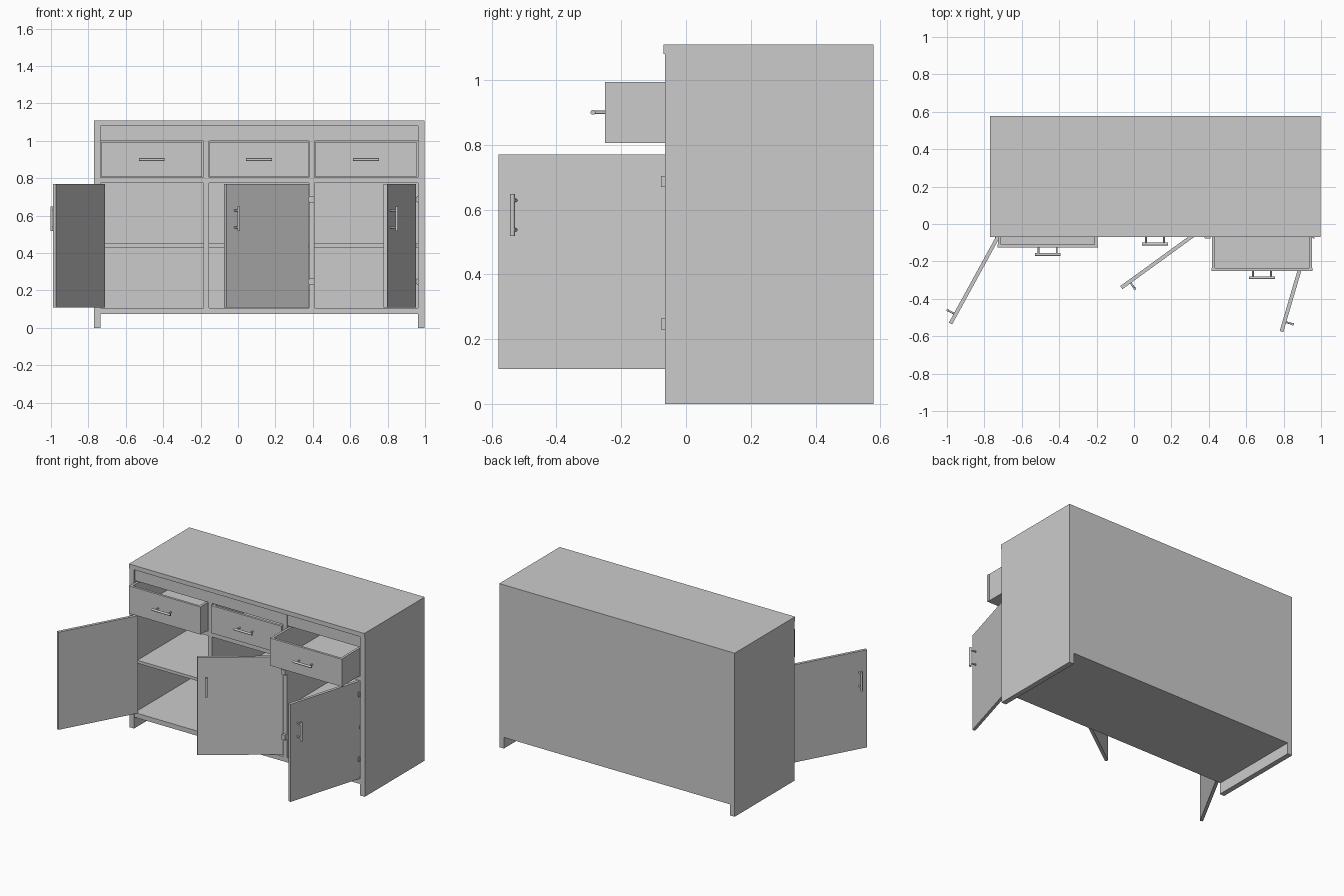
import bpy, bmesh
from math import radians
from mathutils import Matrix, Vector

if "Cube" in bpy.data.objects:
    bpy.data.objects.remove(bpy.data.objects["Cube"])


def finish(name, bm, mat=None):
    if mat:
        bm.transform(mat)
    me = bpy.data.meshes.new(name)
    bm.to_mesh(me)
    bm.free()
    ob = bpy.data.objects.new(name, me)
    bpy.context.collection.objects.link(ob)
    return ob


def add_box(bm, x0, x1, y0, y1, z0, z1):
    m = (Matrix.Translation(((x0 + x1) / 2, (y0 + y1) / 2, (z0 + z1) / 2))
         @ Matrix.Diagonal((x1 - x0, y1 - y0, z1 - z0, 1)))
    bmesh.ops.create_cube(bm, size=1, matrix=m)


def box(name, *dims):
    bm = bmesh.new()
    add_box(bm, *dims)
    return finish(name, bm)


def add_rod(bm, a, b, r):
    a, b = Vector(a), Vector(b)
    d = b - a
    m = Matrix.Translation((a + b) / 2) @ d.to_track_quat('Z', 'Y').to_matrix().to_4x4()
    ret = bmesh.ops.create_cone(bm, cap_ends=True, segments=16, radius1=r, radius2=r,
                                depth=d.length, matrix=m)
    for f in {f for v in ret['verts'] for f in v.link_faces}:
        f.smooth = len(f.verts) == 4


def handle(name, centre, axis, half, mat=None):
    """Bar handle standing out towards -y from a face point."""
    bm = bmesh.new()
    c, ax = Vector(centre), Vector(axis)
    out = Vector((0, -0.037, 0))
    add_rod(bm, c + out - ax * half, c + out + ax * half, 0.0075)
    for s in (-1, 1):
        p = c + ax * s * half * 0.7
        add_rod(bm, p, p + out, 0.005)
    return finish(name, bm, mat)


FRONT, BACK = -0.065, 0.578

# Carcass
box("top_panel", -0.77, 0.997, -0.07, BACK, 1.08, 1.11)
box("left_side", -0.77, -0.735, FRONT, BACK, 0, 1.08)
box("right_side", 0.962, 0.997, FRONT, BACK, 0, 1.08)
box("back_panel", -0.735, 0.962, BACK - 0.02, BACK, 0.075, 1.08)
box("bottom_panel", -0.735, 0.962, -0.06, BACK - 0.02, 0.075, 0.107)
box("drawer_deck", -0.735, 0.962, -0.06, BACK - 0.02, 0.775, 0.803)
box("top_rail", -0.735, 0.962, -0.055, -0.02, 1.0, 1.08)
for i, x in enumerate((-0.185, 0.38)):
    box(f"divider_{i + 1}", x, x + 0.03, -0.06, BACK - 0.02, 0.107, 1.08)

# Shelf in each bay
for i, (x0, x1) in enumerate(((-0.735, -0.185), (-0.155, 0.38), (0.41, 0.962))):
    box(f"shelf_{i + 1}", x0, x1, -0.03, BACK - 0.02, 0.43, 0.45)

# Drawers, each pulled out by a different amount
for i, (x0, x1, y) in enumerate(((-0.731, -0.192, -0.126),
                                 (-0.152, 0.376, -0.07),
                                 (0.414, 0.955, -0.25))):
    bm = bmesh.new()
    z0, z1, d, t = 0.806, 0.993, 0.55, 0.016
    add_box(bm, x0, x1, y, y + t, z0, z1)
    add_box(bm, x0 + 0.003, x0 + 0.003 + t, y + t, y + d, z0, z1)
    add_box(bm, x1 - 0.003 - t, x1 - 0.003, y + t, y + d, z0, z1)
    add_box(bm, x0 + 0.003 + t, x1 - 0.003 - t, y + d - t, y + d, z0, z1)
    add_box(bm, x0 + 0.003 + t, x1 - 0.003 - t, y + t, y + d - t, z0, z0 + t)
    finish(f"drawer_{i + 1}", bm)
    handle(f"drawer_handle_{i + 1}", ((x0 + x1) / 2, y, 0.9), (1, 0, 0), 0.069)

# Doors: hinge x, hinge y, side they extend to, swing angle
W = 0.545
for i, (hx, hy, s, ang) in enumerate(((-0.728, -0.049, 1, -118.7),
                                      (0.379, -0.028, -1, 36),
                                      (0.952, -0.055, -1, 73.6))):
    m = Matrix.Translation((hx, hy, 0)) @ Matrix.Rotation(radians(ang), 4, 'Z')
    bm = bmesh.new()
    add_box(bm, min(0, s * W), max(0, s * W), 0, 0.02, 0.108, 0.77)
    finish(f"door_{i + 1}", bm, m)
    handle(f"door_handle_{i + 1}", (s * (W - 0.055), 0, 0.583), (0, 0, 1), 0.065, m)
    # Hinge plates on the frame with a pin beside the door edge
    for j, z in enumerate((0.247, 0.687)):
        bm = bmesh.new()
        edge = (-0.735, 0.38, 0.957)[i]
        w = 0.028 if i == 1 else 0.007
        add_box(bm, min(edge, edge - s * w), max(edge, edge - s * w),
                -0.077, -0.05, z - 0.017, z + 0.017)
        add_rod(bm, (edge, -0.068, z - 0.012), (edge, -0.068, z + 0.012), 0.007)
        finish(f"hinge_{i + 1}_{j + 1}", bm)
